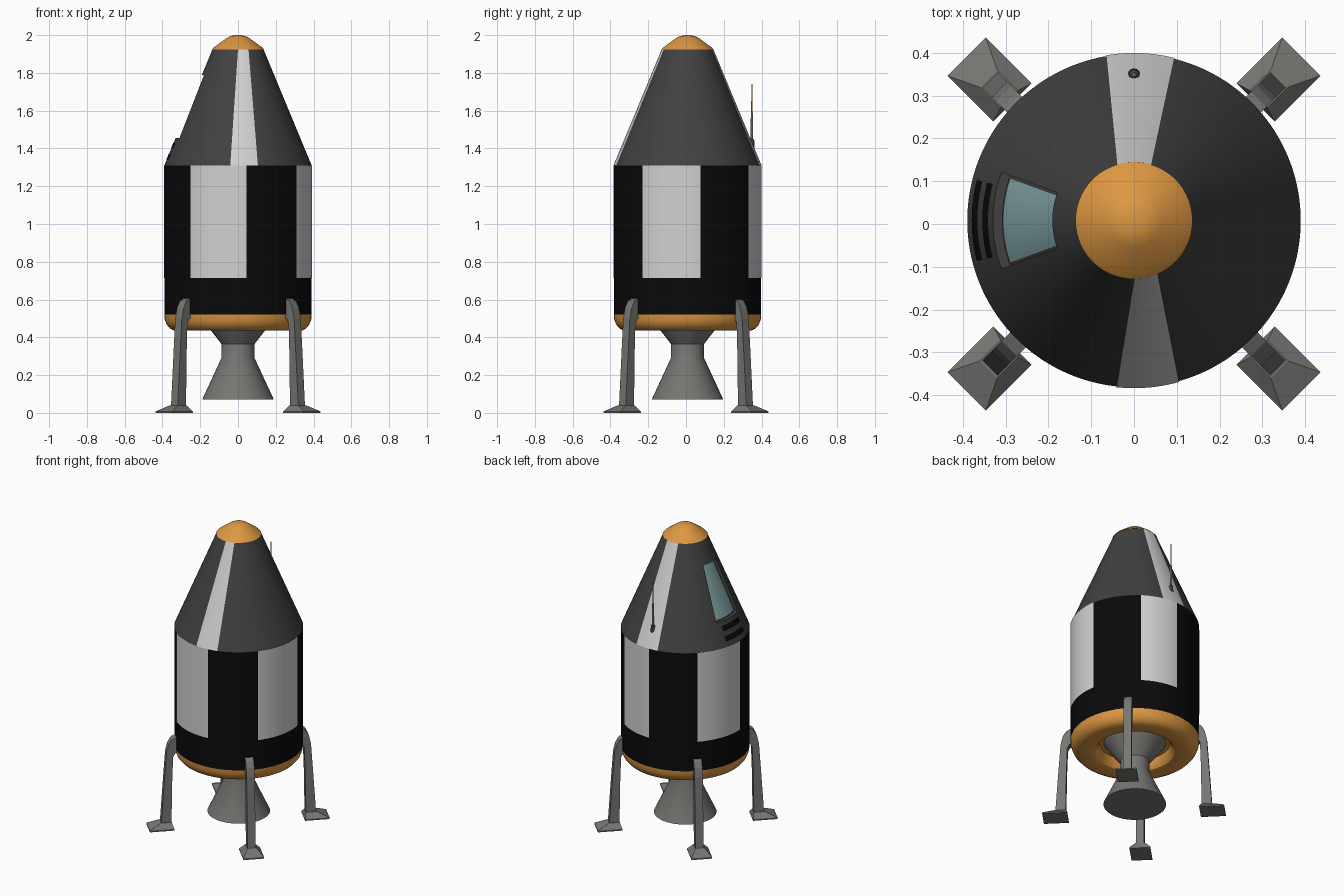
import bpy, bmesh
from math import sin, cos, radians, degrees, atan2, pi
from mathutils import Matrix, Vector

cube = bpy.data.objects.get("Cube")
if cube:
    bpy.data.objects.remove(cube, do_unlink=True)

CY = 0.008      # y of the hull axis
HULL_R = 0.39
SHOULDER_Z, CONE_TOP_Z, CONE_TOP_R = 1.31, 1.925, 0.135


def material(name, *rgb):
    m = bpy.data.materials.new(name)
    m.use_nodes = True
    m.diffuse_color = (*rgb, 1)
    m.node_tree.nodes["Principled BSDF"].inputs["Base Color"].default_value = (*rgb, 1)
    return m


black = material("black", 0.003, 0.003, 0.003)
charcoal = material("charcoal", 0.052, 0.052, 0.052)
white = material("off_white", 0.64, 0.64, 0.64)
orange = material("orange", 0.72, 0.31, 0.055)
metal = material("metal_grey", 0.18, 0.18, 0.17)
glass = material("window_blue", 0.24, 0.40, 0.41)


def finish(name, bm, mats, smooth=True, recalc=True):
    if recalc:
        bmesh.ops.recalc_face_normals(bm, faces=bm.faces)
    mesh = bpy.data.meshes.new(name)
    bm.to_mesh(mesh)
    bm.free()
    for m in mats:
        mesh.materials.append(m)
    ob = bpy.data.objects.new(name, mesh)
    bpy.context.collection.objects.link(ob)
    if smooth:
        bpy.ops.object.select_all(action='DESELECT')
        ob.select_set(True)
        bpy.context.view_layer.objects.active = ob
        bpy.ops.object.shade_smooth_by_angle(angle=radians(30))
    return ob


def lathe_mesh(profile, n, cx=0.0, cy=CY):
    """Revolve (radius, z) points about a vertical axis."""
    bm = bmesh.new()
    rings = []
    for r, z in profile:
        rings.append([bm.verts.new((cx + r * cos(2 * pi * i / n), cy + r * sin(2 * pi * i / n), z))
                      for i in range(n)])
    for a, b in zip(rings, rings[1:]):
        for i in range(n):
            j = (i + 1) % n
            bm.faces.new((a[i], a[j], b[j], b[i]))
    bmesh.ops.remove_doubles(bm, verts=bm.verts, dist=1e-6)
    return bm


def lathe(name, profile, mat, n=96, **axis):
    return finish(name, lathe_mesh(profile, n, **axis), [mat])


def cone_radius(z):
    t = (z - SHOULDER_Z) / (CONE_TOP_Z - SHOULDER_Z)
    return HULL_R + (CONE_TOP_R - HULL_R) * max(t, 0)


def hull_plate(name, mat, z0, z1, low, high=None, steps=20, lift=0.002):
    """Thin painted plate following the hull between two heights and azimuths."""
    bm = bmesh.new()
    rows = []
    for z, (a0, a1) in ((z0, low), (z1, high or low)):
        r = cone_radius(z) + lift
        angles = [radians(a0 + (a1 - a0) * i / steps) for i in range(steps + 1)]
        rows.append([bm.verts.new((r * cos(a), CY + r * sin(a), z)) for a in angles])
    lo, hi = rows
    for i in range(steps):
        bm.faces.new((lo[i], lo[i + 1], hi[i + 1], hi[i]))
    return finish(name, bm, [mat], recalc=False)


# Cylindrical hull with four light panels
lathe("hull", [(0, 0.52), (HULL_R, 0.52), (HULL_R, SHOULDER_Z), (0, SHOULDER_Z)], black, 144)
for side, span in (("front", (-130, -83.3)), ("left", (-37.5, 10)),
                   ("back", (55.5, 91)), ("right", (136, 183))):
    hull_plate(f"hull_panel_{side}", white, 0.715, SHOULDER_Z, span)

# Conical cabin with a recessed window on the right side
WIN_LOW, WIN_HIGH = 1.455, 1.79
bm = lathe_mesh([(0, SHOULDER_Z)] + [(cone_radius(z), z) for z in
                (SHOULDER_Z, WIN_LOW, WIN_HIGH, CONE_TOP_Z)] + [(0, CONE_TOP_Z)], 144)
bmesh.ops.recalc_face_normals(bm, faces=bm.faces)


def in_window(face):
    c = face.calc_center_median()
    azimuth = degrees(atan2(c.y - CY, c.x)) % 360
    return WIN_LOW < c.z < WIN_HIGH and abs(azimuth - 180) < 20


opening = [f for f in bm.faces if in_window(f)]
pushed = bmesh.ops.extrude_face_region(bm, geom=opening)["geom"]
bmesh.ops.delete(bm, geom=[f for f in opening if f.is_valid], context='FACES')
for v in (g for g in pushed if isinstance(g, bmesh.types.BMVert)):
    out = Vector((v.co.x, v.co.y - CY, 0)).normalized()
    v.co -= out * 0.022
pane = [g for g in pushed if isinstance(g, bmesh.types.BMFace)]
bmesh.ops.inset_region(bm, faces=pane, thickness=0.007, use_even_offset=True)
for f in pane:
    f.material_index = 1
finish("cabin_cone", bm, [charcoal, glass], recalc=False)

# Cabin stripes and vents below the window
hull_plate("cabin_stripe_front", white, SHOULDER_Z, CONE_TOP_Z, (-96, -74.4), (-90, -66))
hull_plate("cabin_stripe_back", white, SHOULDER_Z, CONE_TOP_Z, (76, 99.6), (72.5, 107))
for i, z in enumerate((1.34, 1.40)):
    hull_plate(f"vent_{i + 1}", black, z, z + 0.032, (165.5, 194.5))

# Nose cap
lathe("nose_cap", [(0, CONE_TOP_Z), (0.137, CONE_TOP_Z), (0.125, 1.937), (0.062, 1.983),
                   (0.042, 1.994), (0.02, 1.999), (0, 2.0)], orange)

# Rounded bumper ring with a recess for the engine
lathe("bottom_bumper", [(0, 0.524), (HULL_R, 0.524), (0.388, 0.495), (0.378, 0.468), (0.36, 0.447),
                        (0.335, 0.435), (0.265, 0.435), (0.243, 0.441), (0.225, 0.46),
                        (0.215, 0.5), (0, 0.5)], orange)

# Engine bell
lathe("engine_bell", [(0, 0.07), (0.19, 0.07), (0.088, 0.29), (0.088, 0.365),
                      (0.14, 0.432), (0.19, 0.502), (0, 0.502)], metal, 64)

# Antenna behind the cabin
AY = 0.349
lathe("antenna_base", [(0, 1.38), (0.012, 1.385), (0.015, 1.41), (0.012, 1.445), (0, 1.46)],
      charcoal, 12, cy=AY)
lathe("antenna_rod", [(0, 1.44), (0.007, 1.44), (0.006, 1.59), (0, 1.59)], metal, 12, cy=AY)
lathe("antenna_tip", [(0, 1.58), (0.004, 1.58), (0.003, 1.74), (0, 1.74)], orange, 12, cy=AY)

# Landing legs: side profile as (radius, z), extruded across
LEG = [(0.414, 0.03), (0.477, 0.03), (0.459, 0.3), (0.445, 0.5), (0.432, 0.555), (0.412, 0.59),
       (0.385, 0.605), (0.365, 0.605), (0.365, 0.5), (0.39, 0.5), (0.404, 0.475), (0.41, 0.3)]
LEG_W = 0.05


def leg(name, azimuth):
    turn = Matrix.Rotation(radians(azimuth), 4, 'Z')
    bm = bmesh.new()
    side = bm.faces.new([bm.verts.new((r, -LEG_W / 2, z)) for r, z in LEG])
    grown = bmesh.ops.extrude_face_region(bm, geom=[side])["geom"]
    bmesh.ops.translate(bm, vec=(0, LEG_W, 0),
                        verts=[g for g in grown if isinstance(g, bmesh.types.BMVert)])
    bm.transform(turn)
    finish(name, bm, [metal], smooth=False)


def foot(name, azimuth):
    bm = bmesh.new()
    bmesh.ops.create_cube(bm, size=1)
    bm.transform(Matrix.Translation((0.478, 0, 0.004)) @ Matrix.Diagonal((0.152, 0.127, 0.008, 1)))
    top = [f for f in bm.faces if f.normal.z > 0.9]
    cap = bmesh.ops.extrude_face_region(bm, geom=top)["geom"]
    bmesh.ops.delete(bm, geom=[f for f in top if f.is_valid], context='FACES')
    for v in (g for g in cap if isinstance(g, bmesh.types.BMVert)):
        v.co.x = 0.447 + (v.co.x - 0.478) * 0.45
        v.co.y *= 0.45
        v.co.z = 0.04
    bm.transform(Matrix.Rotation(radians(azimuth), 4, 'Z'))
    finish(name, bm, [metal], smooth=False)


for place, azimuth in (("back_left", 45), ("back_right", 135),
                       ("front_right", 225), ("front_left", 315)):
    leg(f"leg_{place}", azimuth)
    foot(f"foot_{place}", azimuth)
